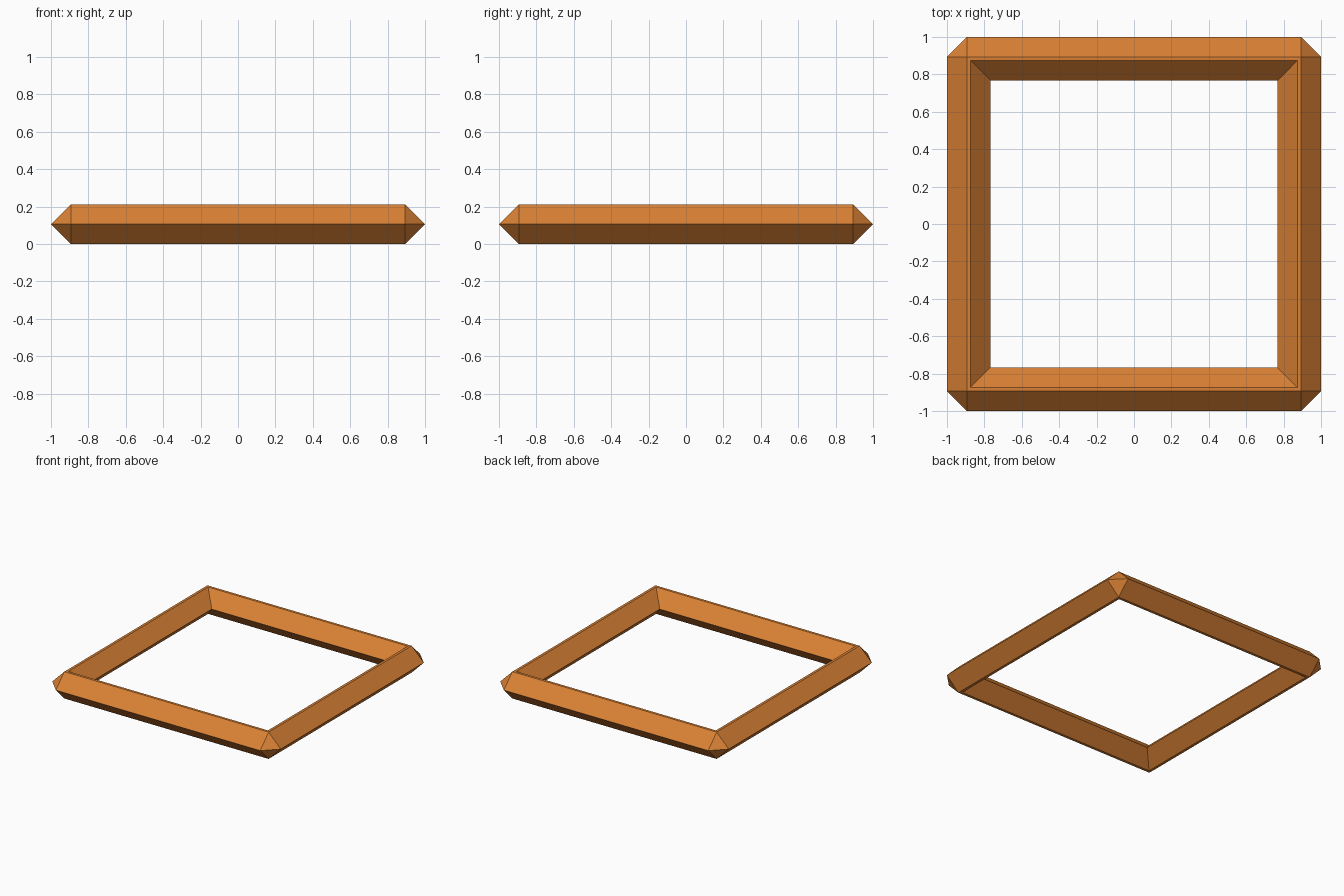
import bpy, bmesh
from math import pi
from mathutils import Matrix

if "Cube" in bpy.data.objects:
    bpy.data.objects.remove(bpy.data.objects["Cube"])

H, B = 0.212, 0.106      # height and chamfer
OUT, INN = 1.0, 0.767    # outer and inner half widths
o, i = OUT - B, INN + B  # edges of the narrow flat rim

bm = bmesh.new()


def face(pts, turn):
    rot = Matrix.Rotation(turn, 3, 'Z')
    bm.faces.new([bm.verts.new(rot @ Matrix.Identity(3) @ bm_vec(p)) for p in pts])


def bm_vec(p):
    from mathutils import Vector
    return Vector(p)


# one bar: six-sided profile as (distance from centre, half length, height)
profile = [(OUT, o, B), (o, o, H), (i, i, H), (INN, INN, B), (i, i, 0), (o, o, 0)]
for k in range(4):
    a = k * pi / 2
    for (x0, l0, z0), (x1, l1, z1) in zip(profile, profile[1:] + profile[:1]):
        face([(x0, -l0, z0), (x0, l0, z0), (x1, l1, z1), (x1, -l1, z1)], a)
    # corner facets, upper and lower
    for z in (H, 0):
        face([(OUT, o, B), (o, OUT, B), (o, o, z)], a)

bmesh.ops.remove_doubles(bm, verts=bm.verts[:], dist=1e-4)
bmesh.ops.recalc_face_normals(bm, faces=bm.faces[:])

mesh = bpy.data.meshes.new("square_frame")
bm.to_mesh(mesh)
bm.free()
frame = bpy.data.objects.new("square_frame", mesh)
bpy.context.collection.objects.link(frame)

mat = bpy.data.materials.new("orange")
mat.diffuse_color = (0.70, 0.22, 0.035, 1)
mat.use_nodes = True
mat.node_tree.nodes["Principled BSDF"].inputs["Base Color"].default_value = mat.diffuse_color
mesh.materials.append(mat)
